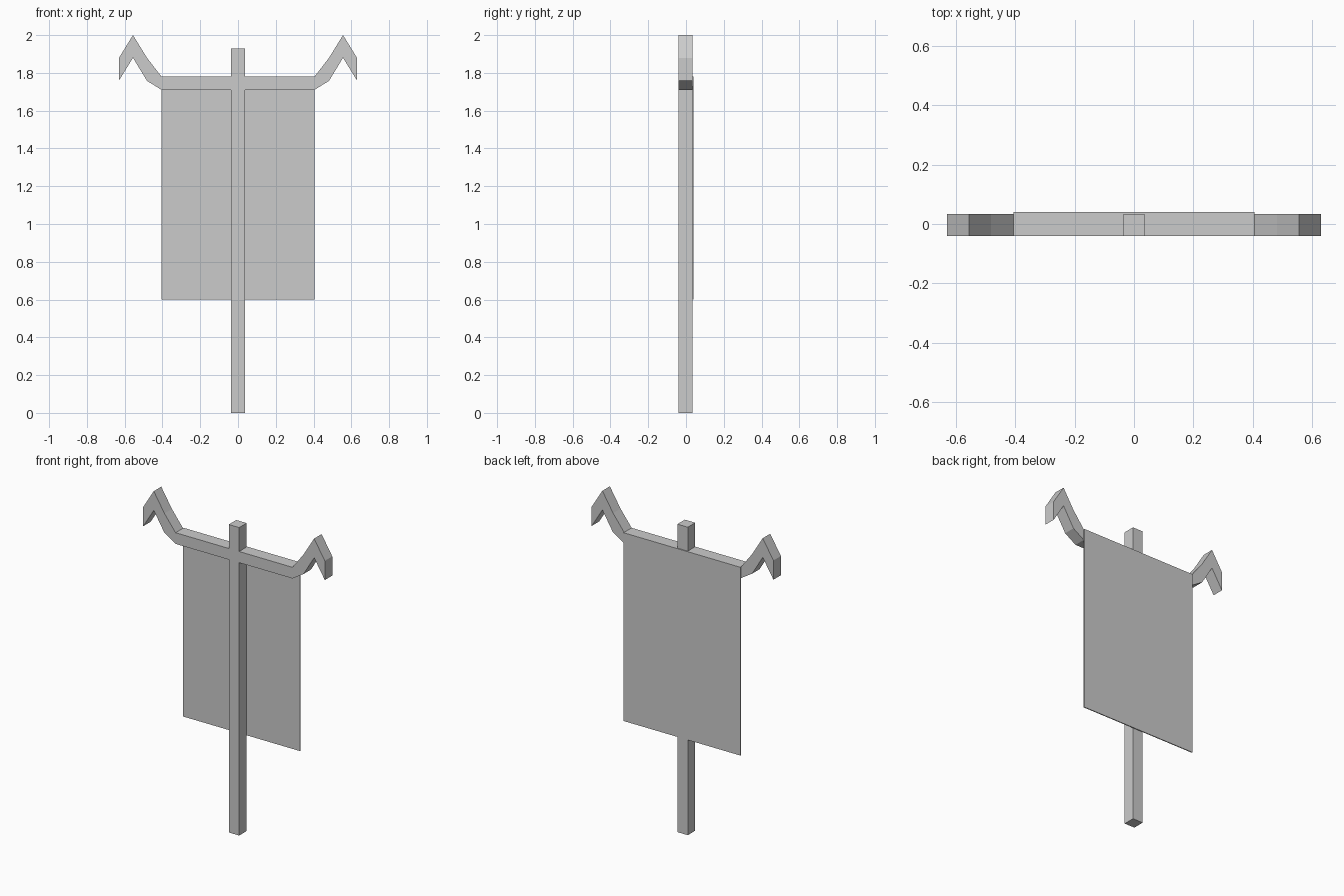
import bpy, bmesh

if "Cube" in bpy.data.objects:
    bpy.data.objects.remove(bpy.data.objects["Cube"])

FRONT, BACK, CLOTH_BACK = -0.04, 0.034, 0.04


def extrude_profile(name, points, y0, y1):
    """Make a solid from an x-z outline running from y0 to y1."""
    bm = bmesh.new()
    face = bm.faces.new([bm.verts.new((x, y0, z)) for x, z in points])
    result = bmesh.ops.extrude_face_region(bm, geom=[face])
    verts = [v for v in result["geom"] if isinstance(v, bmesh.types.BMVert)]
    bmesh.ops.translate(bm, verts=verts, vec=(0, y1 - y0, 0))
    bmesh.ops.recalc_face_normals(bm, faces=bm.faces)
    mesh = bpy.data.meshes.new(name)
    bm.to_mesh(mesh)
    bm.free()
    obj = bpy.data.objects.new(name, mesh)
    bpy.context.collection.objects.link(obj)
    return obj


# Pole and horned crossbar: right half of the outline, bottom to top
W = 0.036
half = [
    (W, 0), (W, 1.71), (0.405, 1.71), (0.482, 1.758), (0.556, 1.88),
    (0.63, 1.76), (0.63, 1.88), (0.556, 2.0), (0.482, 1.88),
    (0.405, 1.78), (W, 1.78), (W, 1.93),
]
outline = half + [(-x, z) for x, z in reversed(half)]
extrude_profile("banner_frame", outline, FRONT, BACK)

# Thin cloth panel hung on the back of the crossbar
cloth = [(-0.405, 0.6), (0.405, 0.6), (0.405, 1.78), (-0.405, 1.78)]
extrude_profile("banner_cloth", cloth, BACK, CLOTH_BACK)
